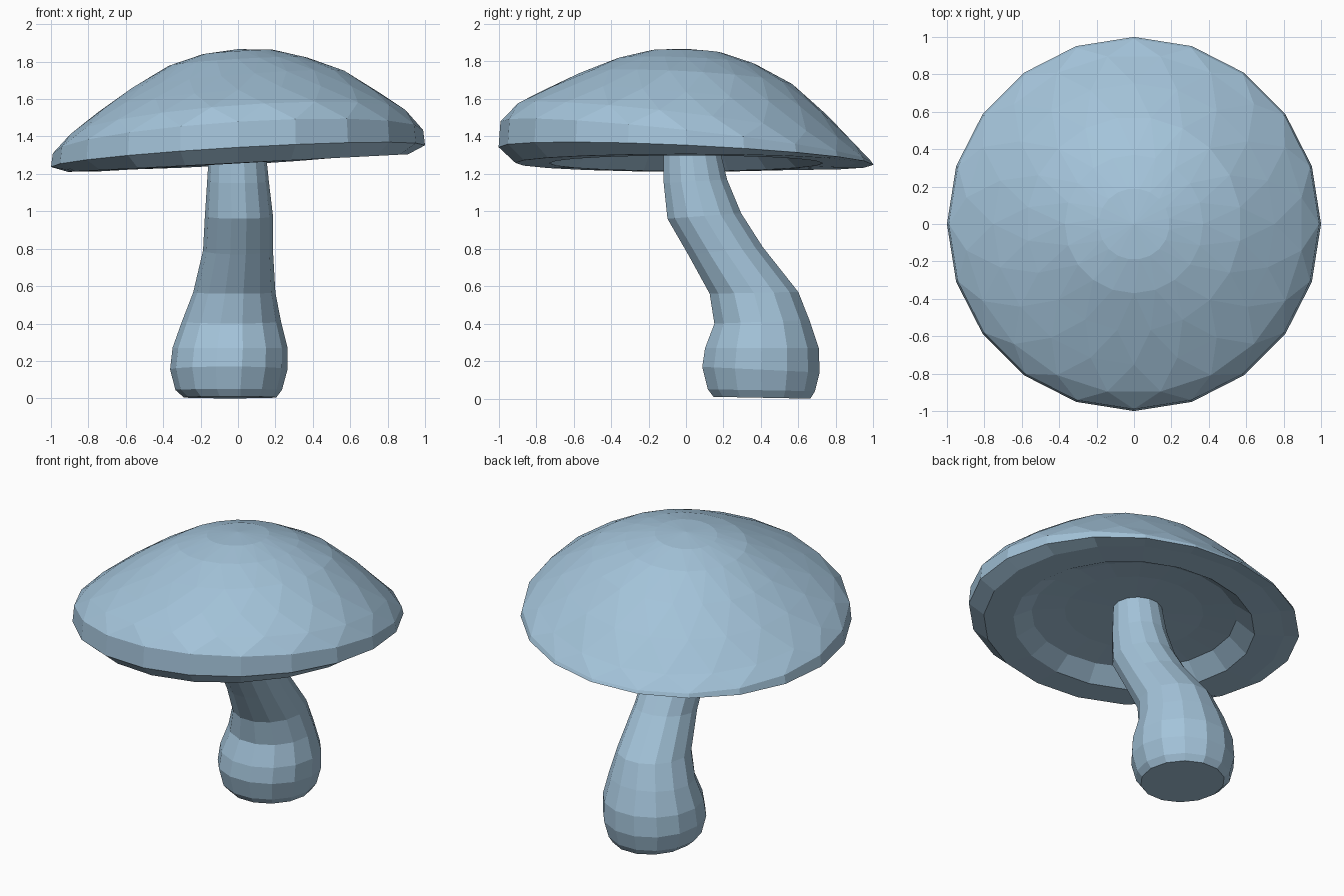
import bpy
import bmesh
import math

if "Cube" in bpy.data.objects:
    bpy.data.objects.remove(bpy.data.objects["Cube"])

skin = bpy.data.materials.new("pale_blue")
skin.diffuse_color = (0.37, 0.55, 0.70, 1)
skin.use_nodes = True
skin.node_tree.nodes["Principled BSDF"].inputs["Base Color"].default_value = skin.diffuse_color


def finish(name, bm):
    bmesh.ops.recalc_face_normals(bm, faces=bm.faces[:])
    mesh = bpy.data.meshes.new(name)
    bm.to_mesh(mesh)
    bm.free()
    mesh.materials.append(skin)
    obj = bpy.data.objects.new(name, mesh)
    bpy.context.collection.objects.link(obj)
    return obj


def bridge(bm, a, b, shift=0):
    """Join two rings with quads, or with triangles when b is turned half a step."""
    n = len(a)
    for i in range(n):
        j = (i + 1) % n
        if shift == 0:
            bm.faces.new((a[i], a[j], b[j], b[i]))
        elif shift > 0:
            bm.faces.new((a[i], a[j], b[i]))
            bm.faces.new((a[j], b[j], b[i]))
        else:
            bm.faces.new((a[i], a[j], b[j]))
            bm.faces.new((a[i], b[j], b[i]))


def cap_with(bm, ring, z):
    """Close a ring with a fan around a centre point."""
    centre = bm.verts.new((0, 0, z))
    for i in range(len(ring)):
        bm.faces.new((ring[i], ring[(i + 1) % len(ring)], centre))


def tilted_ring(bm, n, r, z, tx, ty, half):
    """Ring of radius r whose height leans by tx to +x and ty to +y."""
    ring = []
    for i in range(n):
        t = 2 * math.pi * (i + 0.5 * half) / n
        c, s = math.cos(t), math.sin(t)
        ring.append(bm.verts.new((r * c, r * s, z + tx * c + ty * s)))
    return ring


# Cap: leaning dome, rim band and hollow underside
SIDES = 20
dome = [  # radius, height, lean x, lean y, half-step turn
    (1.00, 1.295, 0.058, -0.047, 0),
    (0.99, 1.372, 0.062, -0.107, 0),
    (0.907, 1.460, 0.065, -0.108, 1),
    (0.752, 1.582, 0.055, -0.068, 0),
    (0.574, 1.701, 0.047, -0.030, 1),
    (0.37, 1.800, 0.022, -0.015, 0),
    (0.19, 1.851, 0.012, -0.006, 1),
]
under = [
    (0.91, 1.258, 0.047, 0.0, 0),
    (0.73, 1.256, 0.042, 0.0, 0),
    (0.62, 1.330, 0.015, 0.0, 0),
    (0.42, 1.350, 0.01, 0.0, 0),
]
bm = bmesh.new()
rim = prev = tilted_ring(bm, SIDES, *dome[0])
for below, row in zip(dome, dome[1:]):
    ring = tilted_ring(bm, SIDES, *row)
    bridge(bm, prev, ring, row[4] - below[4])
    prev = ring
cap_with(bm, prev, 1.867)
prev = rim
for row in under:
    ring = tilted_ring(bm, SIDES, *row)
    bridge(bm, prev, ring)
    prev = ring
cap_with(bm, prev, 1.36)
finish("cap", bm)

# Stem: bulbous foot, then a bend forward up into the cap
STEM_SIDES = 14
stem = [  # left x, right x, front y, front z, back y, back z
    (-0.29, 0.205, 0.145, 0.01, 0.665, 0.00),
    (-0.335, 0.235, 0.115, 0.05, 0.69, 0.04),
    (-0.363, 0.265, 0.085, 0.17, 0.715, 0.14),
    (-0.35, 0.265, 0.10, 0.27, 0.71, 0.27),
    (-0.30, 0.23, 0.15, 0.40, 0.66, 0.42),
    (-0.24, 0.20, 0.125, 0.56, 0.60, 0.57),
    (-0.187, 0.187, 0.01, 0.77, 0.41, 0.81),
    (-0.177, 0.187, -0.10, 0.96, 0.295, 0.99),
    (-0.165, 0.165, -0.12, 1.15, 0.22, 1.17),
    (-0.15, 0.14, -0.12, 1.40, 0.165, 1.40),
]
bm = bmesh.new()
rings = []
for x0, x1, yf, zf, yb, zb in stem:
    ring = []
    for i in range(STEM_SIDES):
        t = 2 * math.pi * i / STEM_SIDES
        c, s = math.cos(t), (math.sin(t) * 1.02 + 1) / 2
        ring.append(bm.verts.new(((x0 + x1) / 2 + c * (x1 - x0) / 2,
                                  yf + (yb - yf) * s,
                                  max(0, zf + (zb - zf) * s))))
    rings.append(ring)
for a, b in zip(rings, rings[1:]):
    bridge(bm, a, b)
bm.faces.new(rings[0])
bm.faces.new(rings[-1])
finish("stem", bm)
